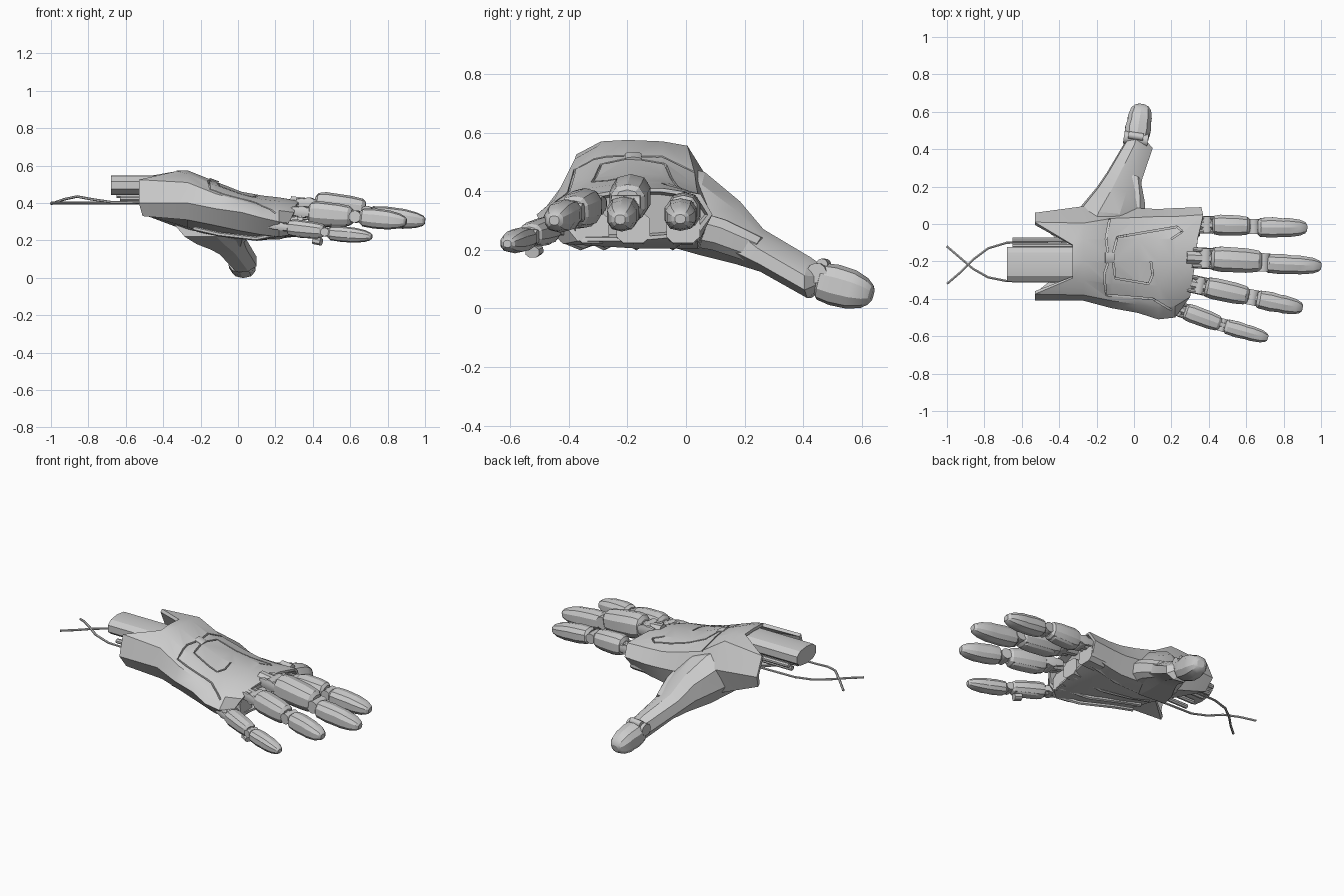
import bpy, bmesh, math
from mathutils import Vector
from mathutils.bvhtree import BVHTree

if "Cube" in bpy.data.objects:
    bpy.data.objects.remove(bpy.data.objects["Cube"])

grey = bpy.data.materials.new("light_grey")
grey.diffuse_color = (0.6, 0.6, 0.6, 1)
grey.use_nodes = True
grey.node_tree.nodes["Principled BSDF"].inputs["Base Color"].default_value = grey.diffuse_color
UP = Vector((0, 0, 1))


def smooth(ob, angle=24):
    bpy.ops.object.select_all(action='DESELECT')
    ob.select_set(True)
    bpy.context.view_layer.objects.active = ob
    bpy.ops.object.shade_smooth_by_angle(angle=math.radians(angle))


def loft(name, rings, angle=24):
    """Skin closed rings of equal length and cap both ends."""
    bm = bmesh.new()
    vs = [[bm.verts.new(p) for p in r] for r in rings]
    n = len(vs[0])
    for a, b in zip(vs, vs[1:]):
        for i in range(n):
            j = (i + 1) % n
            bm.faces.new((a[i], a[j], b[j], b[i]))
    bm.faces.new(vs[0])
    bm.faces.new(vs[-1])
    bmesh.ops.recalc_face_normals(bm, faces=bm.faces)
    me = bpy.data.meshes.new(name)
    bm.to_mesh(me)
    bm.free()
    me.materials.append(grey)
    ob = bpy.data.objects.new(name, me)
    bpy.context.collection.objects.link(ob)
    smooth(ob, angle)
    return ob


def ring(c, d, w, h, n=10, power=0.8):
    """Rounded cross-section at c, facing along d."""
    d = Vector(d).normalized()
    side = d.cross(UP).normalized()
    up = side.cross(d)
    out = []
    for i in range(n):
        a = 2 * math.pi * (i + 0.5) / n
        u, v = math.cos(a), math.sin(a)
        u = math.copysign(abs(u) ** power, u)
        v = math.copysign(abs(v) ** power, v)
        out.append(Vector(c) + side * u * w + up * v * h)
    return out


def tube(name, pts, r, n=6, h=None):
    pts = [Vector(p) for p in pts]
    last = len(pts) - 1
    return loft(name, [ring(p, pts[min(i + 1, last)] - pts[max(i - 1, 0)], r, h or r, n, 1)
                       for i, p in enumerate(pts)])


def segment(name, a, b, w, h, profile, n=10, power=0.8):
    a, b = Vector(a), Vector(b)
    d = b - a
    return loft(name, [ring(a + d * t, d, w * sw, h * sh, n, power) for t, sw, sh in profile])


def pin(name, c, d, half, r):
    """Hinge barrel lying across the finger."""
    side = Vector(d).cross(UP).normalized()
    c = Vector(c)
    up = side.cross(Vector(d).normalized())
    fwd = up.cross(side)
    rings = [[c + side * s + (up * math.sin(i * math.pi / 6) + fwd * math.cos(i * math.pi / 6)) * r
              for i in range(12)] for s in (-half, half)]
    loft(name, rings, 35)


# Palm shell: sections of (y, z), running front, over the top, back, underside
sections = [
    (-.53, [(-.41, .40), (-.375, .525), (-.29, .57), (-.20, .575), (-.11, .57),
            (.01, .535), (.06, .42), (.02, .34), (-.18, .32), (-.37, .33)]),
    (-.27, [(-.41, .40), (-.38, .51), (-.30, .555), (-.20, .575), (-.08, .57),
            (.005, .555), (.095, .41), (.05, .25), (-.18, .27), (-.36, .31)]),
    (-.12, [(-.45, .37), (-.41, .45), (-.32, .495), (-.20, .515), (-.08, .505),
            (.03, .46), (.09, .35), (.05, .22), (-.18, .23), (-.38, .28)]),
    (.02, [(-.475, .35), (-.43, .41), (-.325, .445), (-.20, .46), (-.08, .455),
           (.035, .42), (.085, .32), (.045, .205), (-.18, .215), (-.40, .25)]),
    (.13, [(-.51, .32), (-.45, .37), (-.33, .42), (-.20, .44), (-.08, .435),
           (.04, .395), (.08, .31), (.04, .205), (-.18, .205), (-.42, .23)]),
    (.22, [(-.50, .30), (-.44, .36), (-.33, .41), (-.20, .43), (-.08, .425),
           (.04, .39), (.085, .31), (.04, .22), (-.18, .205), (-.42, .22)]),
    (.33, [(-.42, .29), (-.39, .35), (-.31, .39), (-.20, .41), (-.08, .41),
           (.05, .39), (.09, .32), (.04, .25), (-.18, .23), (-.37, .23)]),
]
notch = [0, 0, .2, .2, .2, 0, 0, .02, .23, .02]
knuckle_line = [-.06, -.03, -.02, 0, .01, .04, .03, .01, -.02, -.05]
rings = []
for k, (x, yz) in enumerate(sections):
    shift = notch if k == 0 else knuckle_line if k == 6 else [0] * 10
    rings.append([Vector((x + s, y, z)) for s, (y, z) in zip(shift, yz)])


def shrink(r, mid, sy, sz, dx=0):
    return [Vector((p.x + dx, mid[0] + (p.y - mid[0]) * sy, mid[1] + (p.z - mid[1]) * sz)) for p in r]


# hollow cuff at the wrist and a shallow recess behind the knuckles
inner_rim = shrink(rings[0], (-.18, .44), .92, .86)
floor = [Vector((-.22, p.y, p.z)) for p in shrink(rings[0], (-.18, .43), .82, .62)]
lip = shrink(rings[-1], (-.17, .32), .94, .86)
pocket = shrink(rings[-1], (-.17, .32), .9, .76, -.05)
palm = loft("palm_shell", [floor, inner_rim] + rings + [lip, pocket], 32)

# Panel seams cut into the back of the hand
tree = BVHTree.FromPolygons([v.co for v in palm.data.vertices], [p.vertices for p in palm.data.polygons])
seams = [
    [(.20, -.08), (.26, -.04), (.23, -.015), (-.09, -.07), (-.11, -.15), (-.11, -.21),
     (-.10, -.29), (.08, -.32), (.10, -.27), (.09, -.20)],
    [(-.14, -.21), (-.16, -.27), (-.15, -.38), (.10, -.40), (.20, -.46)],
    [(-.14, -.15), (-.15, -.08), (-.13, .03)],
]
for s in seams:
    path = []
    for a, b in zip(s, s[1:]):
        for i in range(5):
            t = i / 5
            path.append((a[0] + (b[0] - a[0]) * t, a[1] + (b[1] - a[1]) * t))
    path.append(s[-1])
    pts = [tree.ray_cast(Vector((x, y, 2)), -UP)[0] for x, y in path]
    cutter = tube("seam_cutter", [p for p in pts if p], .006, 4, .016)
    cutter.hide_render = True
    mod = palm.modifiers.new("seam", 'BOOLEAN')
    mod.operation, mod.object, mod.solver = 'DIFFERENCE', cutter, 'EXACT'
    bpy.context.view_layer.objects.active = palm
    bpy.ops.object.modifier_apply(modifier="seam")
    bpy.data.objects.remove(cutter)
smooth(palm, 32)
BOX = [(0, 1, 1), (1, 1, 1)]
segment("seam_clasp", (-.155, -.18, .525), (-.105, -.18, .507), .03, .01, BOX)

# Thumb root: octagonal sections (y, x min, x max, z min, z max), tilted down toward +x
thumb = []
for y, x0, x1, z0, z1 in [(-.08, -.38, .0, .22, .50), (.06, -.30, .02, .18, .465),
                          (.18, -.20, .03, .15, .365), (.26, -.145, .045, .125, .27),
                          (.42, -.05, .10, .035, .175), (.455, -.02, .07, .06, .15)]:
    w, h = x1 - x0, z1 - z0
    oct_pts = [(0, .4), (.25, 0), (.7, 0), (1, .2), (1, .55), (.7, .85), (.35, 1), (.04, .85)]
    thumb.append([Vector((x0 + u * w, y + .03 * (.5 - u), z0 + v * h)) for u, v in oct_pts])
loft("thumb_root", thumb, 20)
loft("thumb_web", [ring(c, (.25, 1, -.5), w, h, 8) for c, w, h in [
    ((-.02, .0, .28), .09, .07), ((.0, .12, .25), .06, .06), ((.0, .24, .2), .035, .05)]], 20)

# Finger segment profiles: (position, width, height)
LOWER = [(0, .6, .6), (.05, .9, .88), (.2, 1, 1), (.7, .97, .93), (.93, .85, .82), (1, .6, .6)]
TIP = [(0, .65, .65), (.06, .92, .9), (.3, 1, 1), (.5, .9, .97), (.62, .93, .95),
       (.85, .78, .74), (.96, .55, .5), (1, .32, .3)]

# Fingers: base, end of lower segment, start of tip segment, tip, lower half sizes, tip half sizes
fingers = {
    "index": ((.42, -.005, .335), (.62, -.01, .335), (.66, -.018, .33), (.925, -.02, .305),
              .058, .062, .057, .053),
    "middle": ((.41, -.185, .39), (.68, -.20, .36), (.70, -.21, .335), (1.0, -.225, .303),
               .07, .075, .056, .056),
    "ring_finger": ((.38, -.335, .35), (.61, -.385, .33), (.655, -.40, .325), (.90, -.45, .30),
                    .06, .065, .054, .054),
    "little": ((.27, -.465, .27), (.46, -.535, .25), (.485, -.545, .24), (.715, -.61, .22),
               .05, .047, .045, .042),
}
for name, (a, b, c, e, w, h, tw, th) in fingers.items():
    a, b, c, e = (Vector(p) for p in (a, b, c, e))
    d1, d2 = (b - a).normalized(), (e - c).normalized()
    segment(name + "_lower", a, b, w, h, LOWER)
    segment(name + "_tip", c, e, tw, th, TIP)
    # hinge cores, barrels and fork lugs
    tube(name + "_core", [a - d1 * .13, a + d1 * .05], w * .5, 8)
    tube(name + "_mid_core", [b - d1 * .05, c + d2 * .05], w * .5, 8)
    pin(name + "_knuckle", a - d1 * .03, d1, w * .75, h * .5)
    pin(name + "_hinge", (b + c) / 2, d2, w * .7, h * .5)
    side = d1.cross(UP).normalized()
    for s in (-1, 1):
        o = side * s * w * .62
        segment(name + "_fork", a - d1 * .10 + o, a + d1 * .03 + o, w * .2, h * .42,
                [(0, .7, .7), (.2, 1, 1), (.8, 1, 1), (1, .7, .7)])
    # finger pads
    under = -side.cross(d1)
    segment(name + "_pad", a + d1 * .04 + under * h * .65, b - d1 * .02 + under * h * .6,
            w * .7, h * .4, LOWER)
    segment(name + "_tip_pad", c + d2 * .03 + under * th * .4, c + (e - c) * .8 + under * th * .35,
            tw * .75, th * .55, TIP)
segment("little_lug", (.405, -.51, .20), (.445, -.525, .192), .026, .02, BOX, 8)

# Thumb tip and its hinge
segment("thumb_tip", (.012, .45, .095), (.042, .637, .045), .072, .071, TIP)
pin("thumb_hinge", (.01, .455, .12), (.15, 1, -.4), .065, .035)
pin("thumb_hinge_cap", (.01, .47, .15), (.15, 1, -.4), .04, .02)

# Wrist stub, rods and cables
segment("wrist_stub", (-.68, -.215, .495), (-.22, -.215, .495), .097, .053, BOX)
for y, z, x in [(-.085, .47, -.65), (-.115, .44, -.65), (-.15, .425, -.63),
                (-.22, .42, -.62), (-.29, .425, -.63)]:
    tube("wrist_rod", [(x, y, z), (-.21, y, z)], .014, 8)
tube("cable_front", [(-1, -.12, .395), (-.93, -.18, .42), (-.86, -.24, .435), (-.78, -.285, .42),
                     (-.68, -.305, .405), (-.3, -.31, .40)], .007)
tube("cable_back", [(-1, -.32, .40), (-.93, -.26, .40), (-.86, -.19, .40), (-.78, -.13, .40),
                    (-.68, -.10, .40), (-.3, -.09, .40)], .007)

# Tendon rods along the underside of the palm and knuckle mounts inside the recess
for y0, y1, x1 in [(-.08, -.01, .34), (-.16, -.18, .31), (-.23, -.33, .28), (-.30, -.42, .22)]:
    tube("palm_tendon", [(-.24, y0, .265), (-.1, y0, .233), (.1, (y0 + y1) / 2, .21), (x1, y1, .235)], .012)
for y, x in [(-.01, .34), (-.18, .31), (-.32, .27)]:
    segment("knuckle_mount", (x - .1, y, .27), (x + .01, y, .275), .06, .055, BOX, 8, .6)
